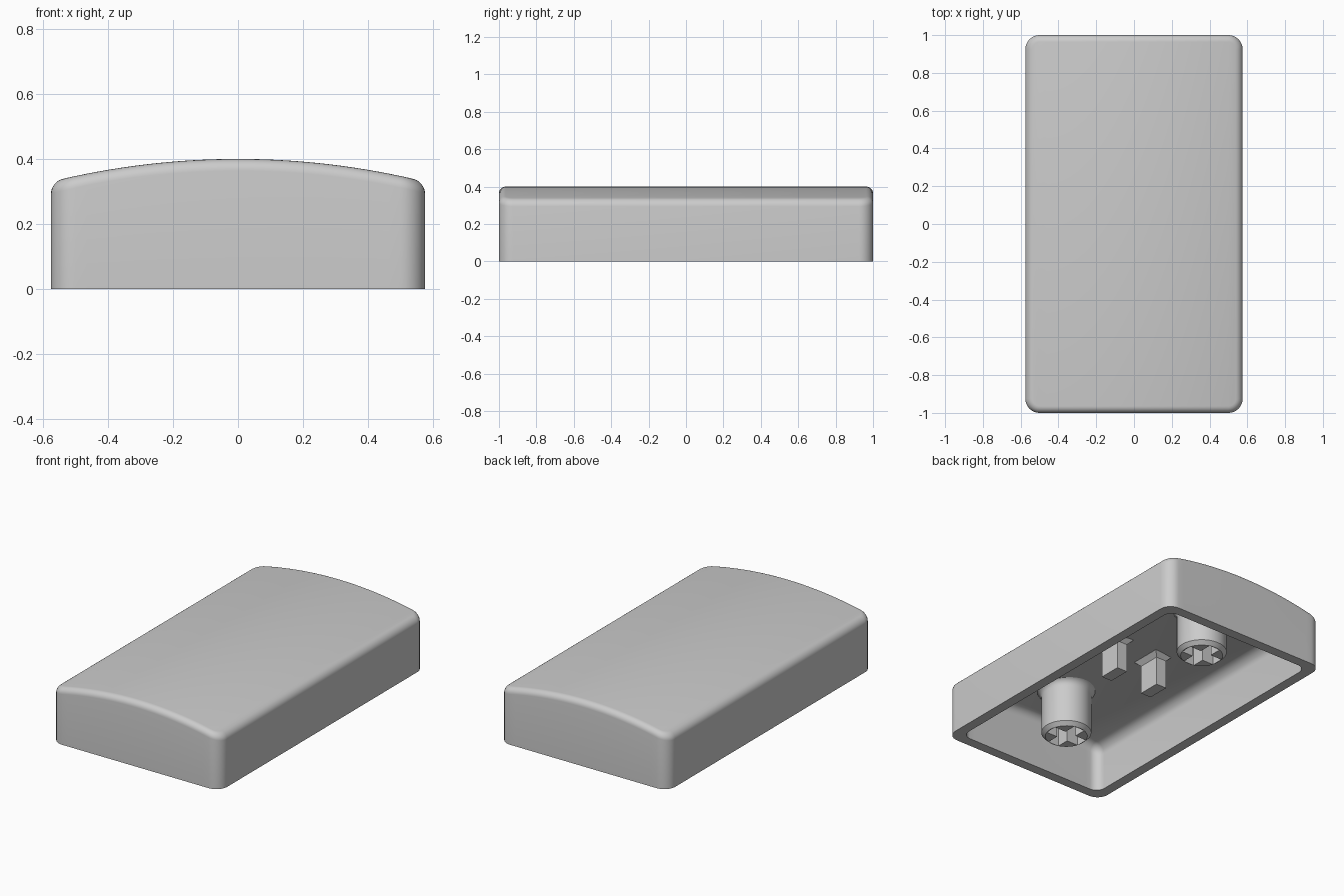
import bpy, bmesh, math
from mathutils import Matrix

cube = bpy.data.objects.get("Cube")
if cube:
    bpy.data.objects.remove(cube, do_unlink=True)

HX, HY, TOP, ARCH_R = 0.575, 1.0, 0.40, 2.4
WALL, CEILING = 0.063, 0.06

grey = bpy.data.materials.new("light_grey_plastic")
grey.use_nodes = True
colour = (0.6, 0.6, 0.6, 1)
grey.diffuse_color = colour
grey.node_tree.nodes["Principled BSDF"].inputs["Base Color"].default_value = colour


def finish(name, bm):
    bmesh.ops.recalc_face_normals(bm, faces=bm.faces)
    mesh = bpy.data.meshes.new(name)
    bm.to_mesh(mesh)
    bm.free()
    mesh.materials.append(grey)
    ob = bpy.data.objects.new(name, mesh)
    bpy.context.collection.objects.link(ob)
    return ob


def smooth(ob):
    bpy.ops.object.select_all(action='DESELECT')
    ob.select_set(True)
    bpy.context.view_layer.objects.active = ob
    bpy.ops.object.shade_smooth_by_angle(angle=math.radians(32))


def arch(x):
    return TOP - ARCH_R + math.sqrt(ARCH_R ** 2 - x * x)


def outline(inset, radius, arc=8, span=28):
    """Rounded rectangle: back half from right to left, then its mirror."""
    cx, cy = HX - inset - radius, HY - inset - radius
    angles = [math.pi / 2 * i / arc for i in range(arc + 1)]
    right = [(cx + radius * math.cos(a), cy + radius * math.sin(a)) for a in angles]
    middle = [(cx - 2 * cx * i / span, cy + radius) for i in range(1, span)]
    left = [(-x, y) for x, y in reversed(right)]
    half = right + middle + left
    return half + [(x, -y) for x, y in reversed(half)]


def shell_rings(inset, radius, drop, fillet, steps=6):
    """Rings from the arched cap, round the fillet, down to the rim."""
    rings = []
    for i in range(steps + 1):
        a = math.pi / 2 * (1 - i / steps)
        lean = fillet * (1 - math.cos(a))
        fall = drop + fillet * (1 - math.sin(a))
        rings.append([(x, y, arch(x) - fall) for x, y in outline(inset + lean, radius - lean)])
    rings.append([(x, y, 0) for x, y in outline(inset, radius)])
    return rings


# Hollow cap with an arched top
bm = bmesh.new()
rings = shell_rings(0, 0.075, 0, 0.036)
rings += reversed(shell_rings(WALL, 0.058, CEILING, 0.052))
loops = [[bm.verts.new(p) for p in ring] for ring in rings]
n = len(loops[0])
for a, b in zip(loops, loops[1:]):
    for i in range(n):
        j = (i + 1) % n
        bm.faces.new((a[i], a[j], b[j], b[i]))
for cap in (loops[0], loops[-1]):
    for i in range(n // 2 - 1):
        bm.faces.new((cap[i], cap[i + 1], cap[n - 2 - i], cap[n - 1 - i]))
smooth(finish("cap_shell", bm))


def box(bm, size, centre):
    bmesh.ops.create_cube(bm, size=1, matrix=Matrix.Translation(centre) @ Matrix.Diagonal((*size, 1)))


# Two round stems with a filleted root and a cross-shaped socket
def stem(name, y, sides=48):
    profile = [(0.122, 0.04), (0.145, 0.063)]
    for i in range(7):
        a = math.pi / 2 * i / 6
        profile.append((0.195 - 0.05 * math.cos(a), 0.295 + 0.05 * math.sin(a)))
    profile.append((0.195, 0.355))
    bm = bmesh.new()
    loops = []
    for r, z in profile:
        loops.append([bm.verts.new((r * math.cos(math.tau * i / sides),
                                    y + r * math.sin(math.tau * i / sides), z)) for i in range(sides)])
    for a, b in zip(loops, loops[1:]):
        for i in range(sides):
            j = (i + 1) % sides
            bm.faces.new((a[i], a[j], b[j], b[i]))
    bm.faces.new(loops[0])
    bm.faces.new(loops[-1])
    ob = finish(name, bm)
    for size in ((0.234, 0.075, 0.5), (0.075, 0.234, 0.5)):
        cb = bmesh.new()
        box(cb, size, (0, y, 0.03))
        cutter = finish("socket_cutter", cb)
        cutter.hide_render = True
        mod = ob.modifiers.new("socket", 'BOOLEAN')
        mod.operation, mod.solver, mod.object = 'DIFFERENCE', 'EXACT', cutter
        bpy.context.view_layer.objects.active = ob
        bpy.ops.object.modifier_apply(modifier=mod.name)
        bpy.data.objects.remove(cutter, do_unlink=True)
    smooth(ob)


stem("front_stem", -0.61)
stem("back_stem", 0.61)


# Two small support tabs with flared roots
def tab(name, x):
    bm = bmesh.new()
    loops = []
    for grow, z in ((0, 0.13), (0, 0.31), (0.028, 0.338), (0.028, 0.355)):
        w, d = 0.036 + grow, 0.07 + grow
        loops.append([bm.verts.new((x + sx * w, sy * d, z))
                      for sx, sy in ((-1, -1), (1, -1), (1, 1), (-1, 1))])
    for a, b in zip(loops, loops[1:]):
        for i in range(4):
            j = (i + 1) % 4
            bm.faces.new((a[i], a[j], b[j], b[i]))
    bm.faces.new(loops[0])
    bm.faces.new(loops[-1])
    finish(name, bm)


tab("left_tab", 0.148)
tab("right_tab", -0.148)
